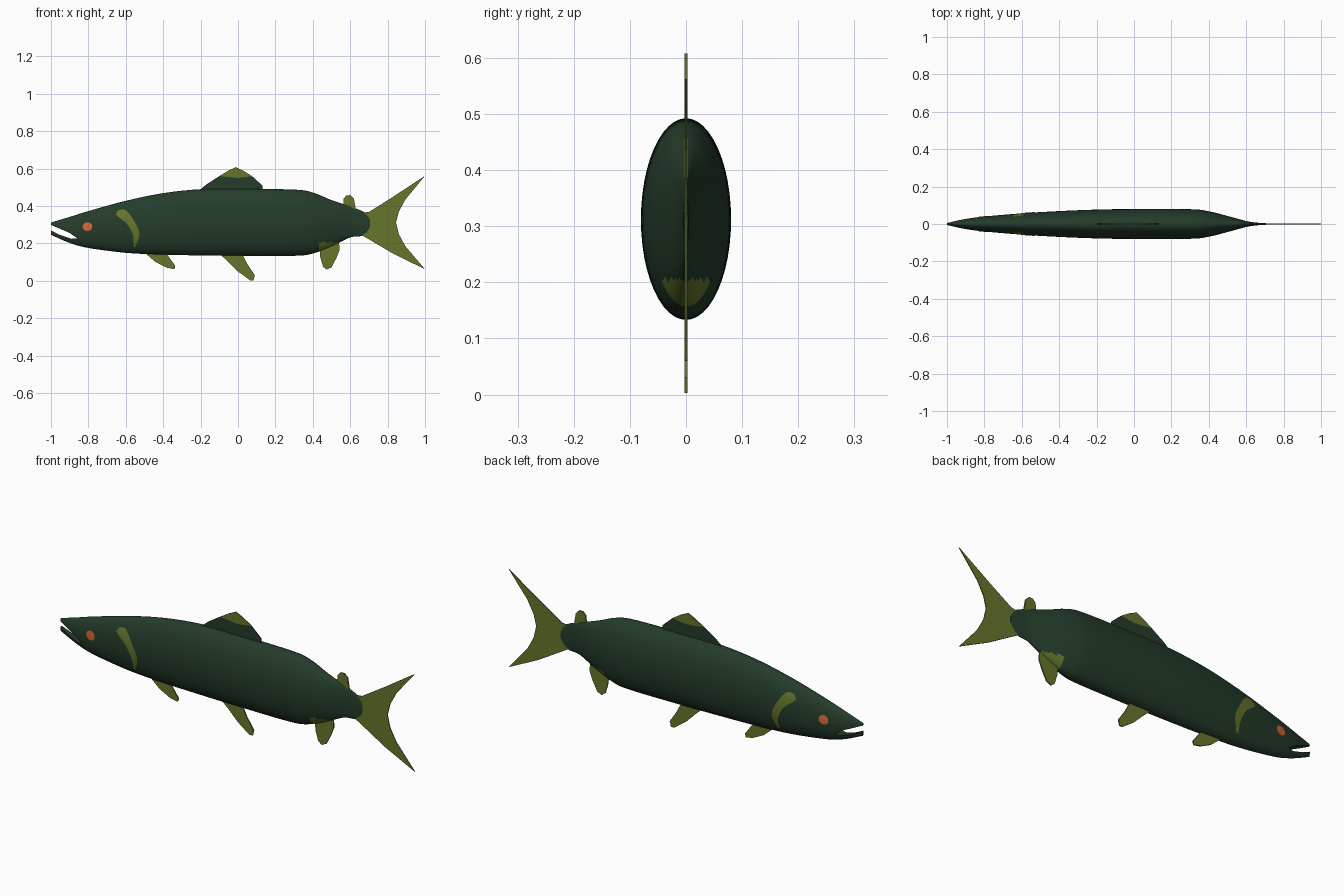
import bpy, bmesh, math

if "Cube" in bpy.data.objects:
    bpy.data.objects.remove(bpy.data.objects["Cube"])


def material(name, rgb):
    m = bpy.data.materials.new(name)
    m.diffuse_color = (*rgb, 1)
    m.use_nodes = True
    m.node_tree.nodes["Principled BSDF"].inputs["Base Color"].default_value = m.diffuse_color
    return m


DARK = material("dark green", (0.018, 0.045, 0.024))
OLIVE = material("olive", (0.13, 0.18, 0.025))
ORANGE = material("orange", (0.68, 0.13, 0.03))


def finish(bm, name, *mats):
    me = bpy.data.meshes.new(name)
    bm.to_mesh(me)
    bm.free()
    ob = bpy.data.objects.new(name, me)
    bpy.context.collection.objects.link(ob)
    for m in mats:
        me.materials.append(m)
    return ob


def plate(name, pts, mat, half=0.003):
    """Flat outline in the xz plane, extruded about y = 0."""
    bm = bmesh.new()
    f = bm.faces.new([bm.verts.new((x, -half, z)) for x, z in pts])
    ext = bmesh.ops.extrude_face_region(bm, geom=[f])["geom"]
    for v in ext:
        if isinstance(v, bmesh.types.BMVert):
            v.co.y = half
    bmesh.ops.recalc_face_normals(bm, faces=bm.faces)
    return finish(bm, name, mat)


def spline(pts, n):
    """Catmull-Rom curve through tuples of any length."""
    out = []
    for i in range(len(pts) - 1):
        p0, p1, p2, p3 = (pts[max(i - 1, 0)], pts[i], pts[i + 1],
                          pts[min(i + 2, len(pts) - 1)])
        for k in range(n):
            t = k / n
            out.append(tuple(0.5 * (2 * b + (c - a) * t + (2*a - 5*b + 4*c - d) * t * t
                                    + (3*b - a - 3*c + d) * t**3)
                             for a, b, c, d in zip(p0, p1, p2, p3)))
    return out + [pts[-1]]


# Body stations: x, top z, bottom z, half width
STATIONS = spline([
    (-1.0, 0.312, 0.246, 0.006), (-0.9, 0.342, 0.203, 0.027),
    (-0.8, 0.373, 0.176, 0.040), (-0.6, 0.428, 0.150, 0.057),
    (-0.4, 0.469, 0.140, 0.069), (-0.2, 0.490, 0.136, 0.077),
    (0.0, 0.492, 0.134, 0.080), (0.3, 0.488, 0.134, 0.079),
    (0.4, 0.472, 0.146, 0.068), (0.5, 0.432, 0.185, 0.043),
    (0.6, 0.398, 0.232, 0.016), (0.66, 0.375, 0.240, 0.007),
    (0.69, 0.355, 0.260, 0.005), (0.706, 0.328, 0.288, 0.004)], 6)


def surface_y(x, z):
    """Half width of the body at a point of the side view."""
    for a, b in zip(STATIONS, STATIONS[1:]):
        if a[0] <= x <= b[0]:
            t = (x - a[0]) / (b[0] - a[0])
            top, bot, w = (a[i] + (b[i] - a[i]) * t for i in (1, 2, 3))
            u = (2 * z - top - bot) / (top - bot)
            return w * math.sqrt(max(0, 1 - u * u))
    return 0


# Body, lofted from elliptical rings
SEG = 48
bm = bmesh.new()
rings = []
for x, top, bot, w in STATIONS:
    rings.append([bm.verts.new((x, w * math.sin(a), (top + bot) / 2 + (top - bot) / 2 * math.cos(a)))
                  for a in (2 * math.pi * k / SEG for k in range(SEG))])
for r, s in zip(rings, rings[1:]):
    for k in range(SEG):
        j = (k + 1) % SEG
        bm.faces.new((r[k], r[j], s[j], s[k]))
bm.faces.new(rings[0])
bm.faces.new(rings[-1])
bmesh.ops.recalc_face_normals(bm, faces=bm.faces)
for f in bm.faces:  # olive belly patch around the rear lower fin
    c = f.calc_center_median()
    f.material_index = int(0.43 < c.x < 0.54 and c.z < 0.205)
body = finish(bm, "body", DARK, OLIVE)

# Open mouth cut between the jaws
cutter = plate("mouth_cutter", [(-1.1, 0.335), (-1.0, 0.299), (-0.9, 0.256), (-0.86, 0.228),
                                (-0.89, 0.225), (-0.95, 0.245), (-1.0, 0.270), (-1.1, 0.31)],
               DARK, 0.2)
cutter.hide_render = True
mod = body.modifiers.new("mouth", "BOOLEAN")
mod.operation, mod.solver, mod.object = "DIFFERENCE", "EXACT", cutter
bpy.context.view_layer.objects.active = body
body.select_set(True)
bpy.ops.object.modifier_apply(modifier="mouth")
bpy.data.objects.remove(cutter)
bpy.ops.object.shade_smooth_by_angle(angle=math.radians(40))

# Fins, all on the centre line
plate("back_fin", [(-0.21, 0.48), (-0.17, 0.515), (-0.1, 0.56), (0.0, 0.55), (0.075, 0.56),
                   (0.13, 0.51), (0.13, 0.48)], DARK)
plate("back_fin_tip", [(-0.1, 0.56), (-0.05, 0.59), (-0.012, 0.608), (0.03, 0.588),
                       (0.075, 0.56), (0.0, 0.55)], OLIVE)
plate("small_rear_fin", [(0.562, 0.40), (0.565, 0.44), (0.58, 0.457), (0.602, 0.458),
                         (0.62, 0.44), (0.63, 0.38)], OLIVE, 0.004)
plate("chest_fin", [(-0.51, 0.16), (-0.42, 0.17), (-0.375, 0.135), (-0.335, 0.08),
                    (-0.34, 0.062), (-0.38, 0.07), (-0.44, 0.10)], OLIVE)
plate("belly_fin", [(-0.1, 0.145), (0.02, 0.15), (0.05, 0.09), (0.09, 0.03), (0.083, 0.003),
                    (0.065, 0.003), (0.0, 0.05), (-0.05, 0.10)], OLIVE)
plate("rear_lower_fin", [(0.45, 0.2), (0.54, 0.215), (0.543, 0.165), (0.525, 0.12),
                         (0.50, 0.072), (0.475, 0.06), (0.455, 0.075), (0.44, 0.125),
                         (0.435, 0.18)], OLIVE)
plate("tail_fin", [(0.66, 0.365), (0.70, 0.368), (0.83, 0.45), (1.0, 0.562), (0.895, 0.435),
                   (0.86, 0.37), (0.845, 0.312), (0.86, 0.25), (0.895, 0.185), (1.0, 0.062),
                   (0.83, 0.145), (0.70, 0.222), (0.66, 0.245)], OLIVE, 0.002)


def skin_patch(name, rows, mat):
    """Thin painted patch following both flanks; rows is a grid of (x, z)."""
    for side, label in ((-1, "right"), (1, "left")):
        bm = bmesh.new()
        grid = [[bm.verts.new((x, side * (surface_y(x, z) + 0.002), z)) for x, z in row]
                for row in rows]
        for r, s in zip(grid, grid[1:]):
            for k in range(len(r) - 1):
                f = bm.faces.new((r[k], r[k + 1], s[k + 1], s[k]))
                f.normal_update()
                if f.normal.y * side < 0:
                    f.normal_flip()
        finish(bm, name + "_" + label, mat)


# Gill stripes: crescent between an upper rear and a lower front edge
outer = spline([(-0.64, 0.378), (-0.60, 0.378), (-0.555, 0.32), (-0.527, 0.25), (-0.55, 0.18)], 5)
inner = spline([(-0.655, 0.355), (-0.635, 0.338), (-0.59, 0.30), (-0.56, 0.24), (-0.56, 0.185)], 5)
skin_patch("gill_stripe", [[(a[0] + (b[0] - a[0]) * t, a[1] + (b[1] - a[1]) * t)
                            for t in (0, 0.25, 0.5, 0.75, 1)]
                           for a, b in zip(inner, outer)], OLIVE)

# Eyes: discs wrapped on the head
skin_patch("eye", [[(-0.805 + r * math.cos(k * math.pi / 8), 0.29 + 0.9 * r * math.sin(k * math.pi / 8))
                    for k in range(17)] for r in (0.001, 0.013, 0.026)], ORANGE)
